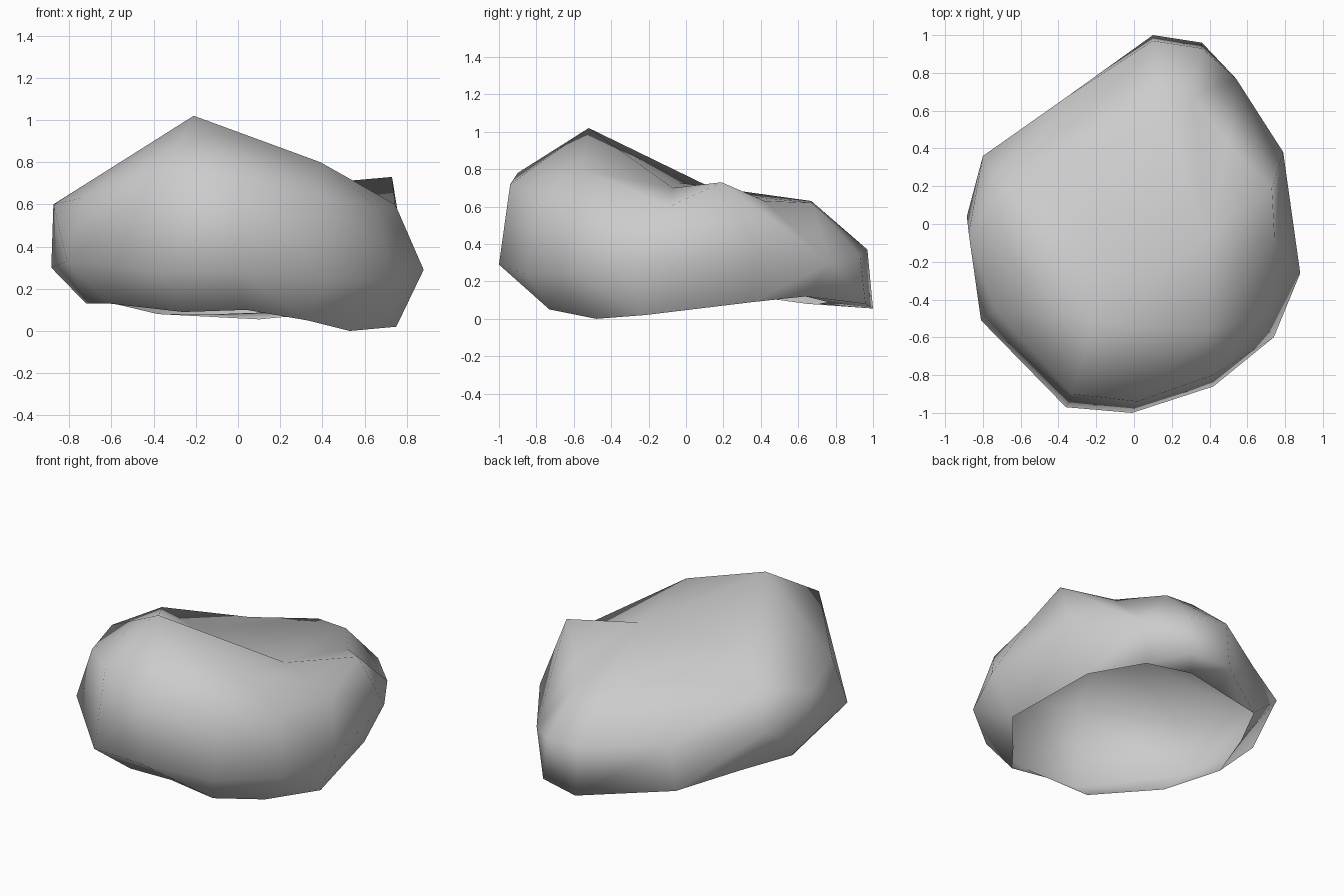
import bpy
import bmesh
from mathutils import Vector

# Remove the default cube
default_cube = bpy.data.objects.get("Cube")
if default_cube:
    bpy.data.objects.remove(default_cube, do_unlink=True)

CORE = Vector((0, 0, .4))


def make_material(name, level):
    """Plain matte grey material."""
    material = bpy.data.materials.new(name)
    material.use_nodes = True
    colour = (level, level, level, 1)
    material.diffuse_color = colour
    shader = material.node_tree.nodes["Principled BSDF"]
    shader.inputs["Base Color"].default_value = colour
    shader.inputs["Roughness"].default_value = 1
    return material


def add_ring(mesh, points):
    """Add one cross-section of the boulder, counter-clockwise from above."""
    return [mesh.verts.new(point) for point in points]


def reach(first, second):
    """Distance of an edge's middle from the core of the boulder."""
    return ((first.co + second.co) / 2 - CORE).length


def bridge(mesh, lower, upper, hollows=()):
    """Join two cross-sections, folding quads outward except at the hollows."""
    count = len(lower)
    for index in range(count):
        following = (index + 1) % count
        corners = (lower[index], lower[following], upper[following], upper[index])
        corners = list(dict.fromkeys(corners))
        if len(corners) == 4:
            a, b, c, d = corners
            if (reach(a, c) > reach(b, d)) != (index in hollows):
                triangles = ((a, b, c), (a, c, d))
            else:
                triangles = ((a, b, d), (b, c, d))
            for triangle in triangles:
                mesh.faces.new(triangle)
        elif len(corners) == 3:
            mesh.faces.new(corners)


# Open rim underneath, undercut at the back
ground_rim = [
    (.75, -.22, .02), (.66, .36, .09), (.44, .64, .12), (.19, .76, .09),
    (-.09, .71, .08), (-.38, .65, .08), (-.59, .28, .13), (-.72, -.07, .13),
    (-.61, -.45, .13), (-.26, -.74, .09), (.04, -.75, .1), (.33, -.73, .05),
    (.53, -.48, 0)]

# Widest band around the flanks
flank_band = [
    (.88, -.26, .29), (.79, .38, .36), (.54, .77, .3), (.36, .93, .34),
    (.1, .97, .37), (-.36, .67, .38), (-.8, .36, .45), (-.885, .04, .3),
    (-.81, -.51, .33), (-.36, -.97, .28), (-.01, -1, .29), (.42, -.86, .24),
    (.74, -.6, .24)]

# Shoulder where the flanks turn into the top
shoulder_band = [
    (.745, -.09, .6), (.73, .19, .73), (.5, .42, .63), (.31, .67, .62),
    (.11, .67, .63), (-.2, .4, .66), (-.69, .2, .67), (-.875, -.05, .6),
    (-.74, -.45, .63), (-.33, -.9, .78), (.02, -.94, .72), (.42, -.8, .63),
    (.66, -.5, .59)]

boulder_mesh = bmesh.new()
rim, flank, shoulder = (add_ring(boulder_mesh, points)
                        for points in (ground_rim, flank_band, shoulder_band))

# Foot: follows the rim, except for the heel that overhangs it at the back
heel = add_ring(boulder_mesh, [(.36, .96, .08), (.1, 1, .055)])
foot = rim[:3] + heel + rim[5:]

# Crest: high ridge at the front and a shallow saddle behind it
peak = boulder_mesh.verts.new((-.21, -.52, 1.02))
ridge_end = boulder_mesh.verts.new((.39, -.56, .8))
saddle_right = boulder_mesh.verts.new((.39, -.07, .7))
saddle_left = boulder_mesh.verts.new((-.25, -.05, .73))
crest = ([saddle_right] * 5 + [saddle_left] * 2
         + [peak] * 4 + [ridge_end] * 2)

bridge(boulder_mesh, rim, foot)
bridge(boulder_mesh, foot, flank)
bridge(boulder_mesh, flank, shoulder, hollows=[0])
bridge(boulder_mesh, shoulder, crest)
boulder_mesh.faces.new((peak, ridge_end, saddle_right))
boulder_mesh.faces.new((peak, saddle_right, saddle_left))

# Smooth shading over the whole stone
for face in boulder_mesh.faces:
    face.smooth = True

mesh_data = bpy.data.meshes.new("boulder")
boulder_mesh.to_mesh(mesh_data)
boulder_mesh.free()
mesh_data.materials.append(make_material("stone grey", .6))
boulder = bpy.data.objects.new("boulder", mesh_data)
bpy.context.collection.objects.link(boulder)
